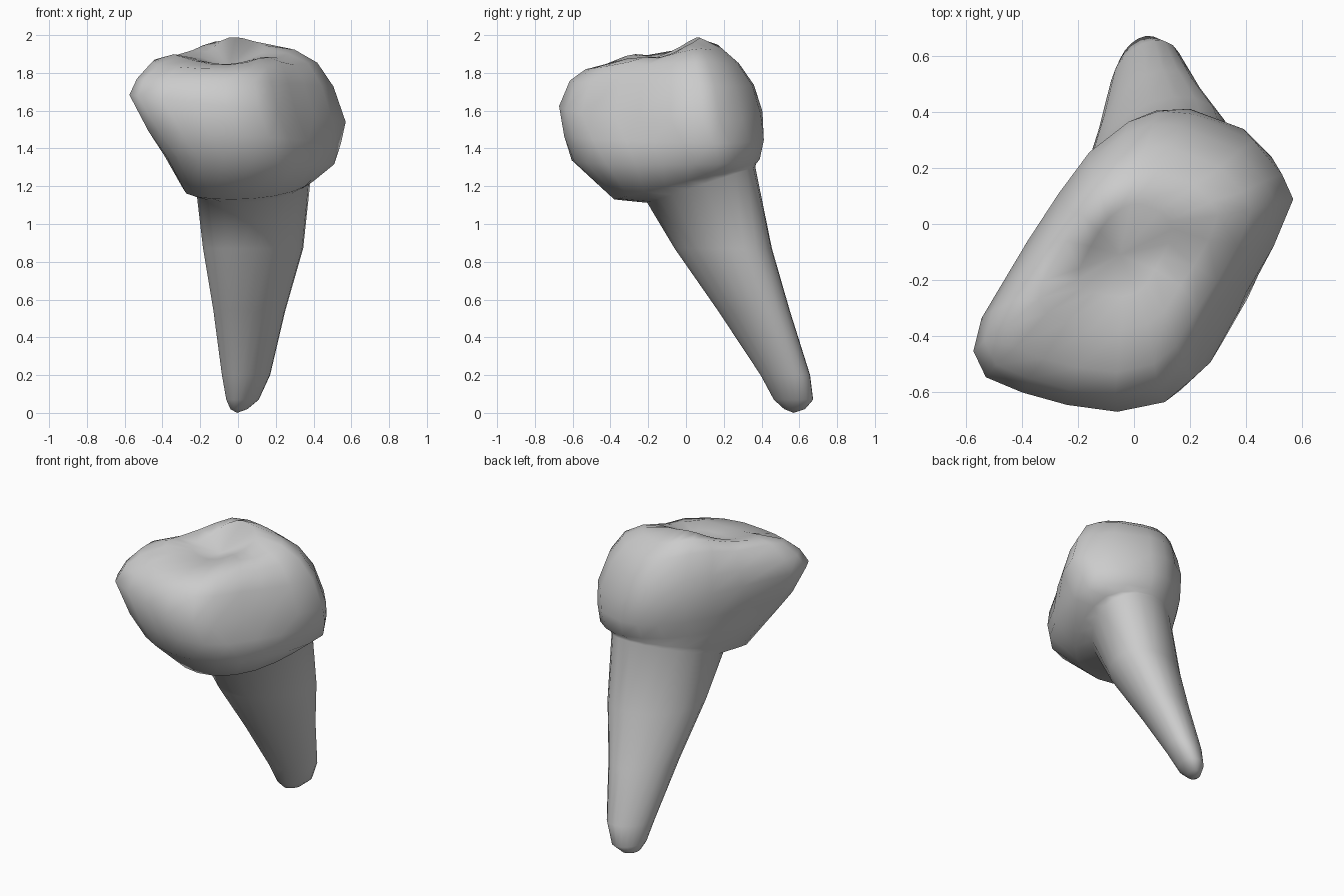
import bpy, bmesh
from math import sin, cos, pi, exp

if "Cube" in bpy.data.objects:
    bpy.data.objects.remove(bpy.data.objects["Cube"])

# Widest crown outline seen from above
OUT = [(-.575, -.45), (-.545, -.33), (-.38, -.05), (-.27, .12), (-.16, .27), (-.02, .38),
       (.09, .42), (.2, .41), (.43, .31), (.53, .19), (.57, .1), (.5, -.07), (.4, -.24),
       (.31, -.37), (.21, -.55), (.11, -.635), (-.06, -.67), (-.24, -.645), (-.4, -.6), (-.53, -.545)]
CROWN = [((x + .575) / 1.145, (y + .67) / 1.09) for x, y in OUT][::-1]


# Root section: an ellipse leaning along the crown's diagonal, point for point with the crown
def root_point(i, lean=.33):
    t = pi + .4 + 2 * pi * (i - 19) / 20
    return .5 + .5 * cos(t), .5 + .5 * sin(t + lean)


ROOT = [root_point(i) for i in range(20)]


def loft(name, rings, start, end):
    """Rings are (crown share, xmin, xmax, ymin, ymax, height function), capped by fans."""
    bm = bmesh.new()
    loops = []
    n = len(CROWN)
    for k, x0, x1, y0, y1, h in rings:
        mix = [(a[0] * (1 - k) + b[0] * k, a[1] * (1 - k) + b[1] * k) for a, b in zip(ROOT, CROWN)]
        us, vs = [p[0] for p in mix], [p[1] for p in mix]
        loop = []
        for u, v in mix:
            x = x0 + (u - min(us)) / (max(us) - min(us)) * (x1 - x0)
            y = y0 + (v - min(vs)) / (max(vs) - min(vs)) * (y1 - y0)
            loop.append(bm.verts.new((x, y, h(x, y))))
        loops.append(loop)
    for a, b in zip(loops, loops[1:]):
        for i in range(n):
            j = (i + 1) % n
            bm.faces.new((a[i], a[j], b[j], b[i]))
    for loop, tip in ((loops[0], start), (loops[-1], end)):
        c = bm.verts.new(tip)
        for i in range(n):
            bm.faces.new((loop[i], loop[(i + 1) % n], c))
    bmesh.ops.recalc_face_normals(bm, faces=bm.faces)
    me = bpy.data.meshes.new(name)
    bm.to_mesh(me)
    bm.free()
    me.polygons.foreach_set("use_smooth", [True] * len(me.polygons))
    ob = bpy.data.objects.new(name, me)
    bpy.context.collection.objects.link(ob)


def plane(c, a=0, b=0):
    return lambda x, y: c + a * x + b * y


# Chewing surface: base height plus cusps and a left ridge (x, y, spread, height)
def cusps(c):
    bumps = [(-.37, -.27, .17, .06), (-.23, -.05, .12, .055), (-.1, .08, .15, .1),
             (.07, .08, .17, .095), (.28, .04, .16, .07), (.17, -.28, .14, .045)]
    return lambda x, y: c + sum(k * exp(-((x - u) ** 2 + (y - v) ** 2) / s ** 2) for u, v, s, k in bumps)


# Tooth in one skin: root tip, root, neck, crown, chewing surface
loft("tooth", [
    (0, -.04, .05, .52, .63, plane(.02)),
    (0, -.062, .11, .465, .673, plane(.07)),
    (0, -.085, .17, .395, .657, plane(.2)),
    (0, -.13, .25, .17, .55, plane(.54)),
    (0, -.185, .345, -.06, .455, plane(.87)),
    (.1, -.22, .385, -.205, .367, plane(1.18, 0, .33)),
    (.25, -.29, .42, -.38, .37, plane(1.225, 0, .25)),
    (.4, -.39, .51, -.605, .39, plane(1.345, -.06, .02)),
    (.7, -.475, .545, -.645, .412, plane(1.46, -.06, -.01)),
    (1, -.575, .57, -.672, .405, plane(1.61, -.12, -.01)),
    (1, -.535, .505, -.615, .36, plane(1.745, -.03, -.02)),
    (.95, -.46, .42, -.53, .28, cusps(1.82)),
    (.9, -.34, .3, -.38, .19, cusps(1.84)),
    (.8, -.2, .14, -.26, .07, cusps(1.84)),
], (-.005, .57, 0), (-.05, -.11, 1.83))
